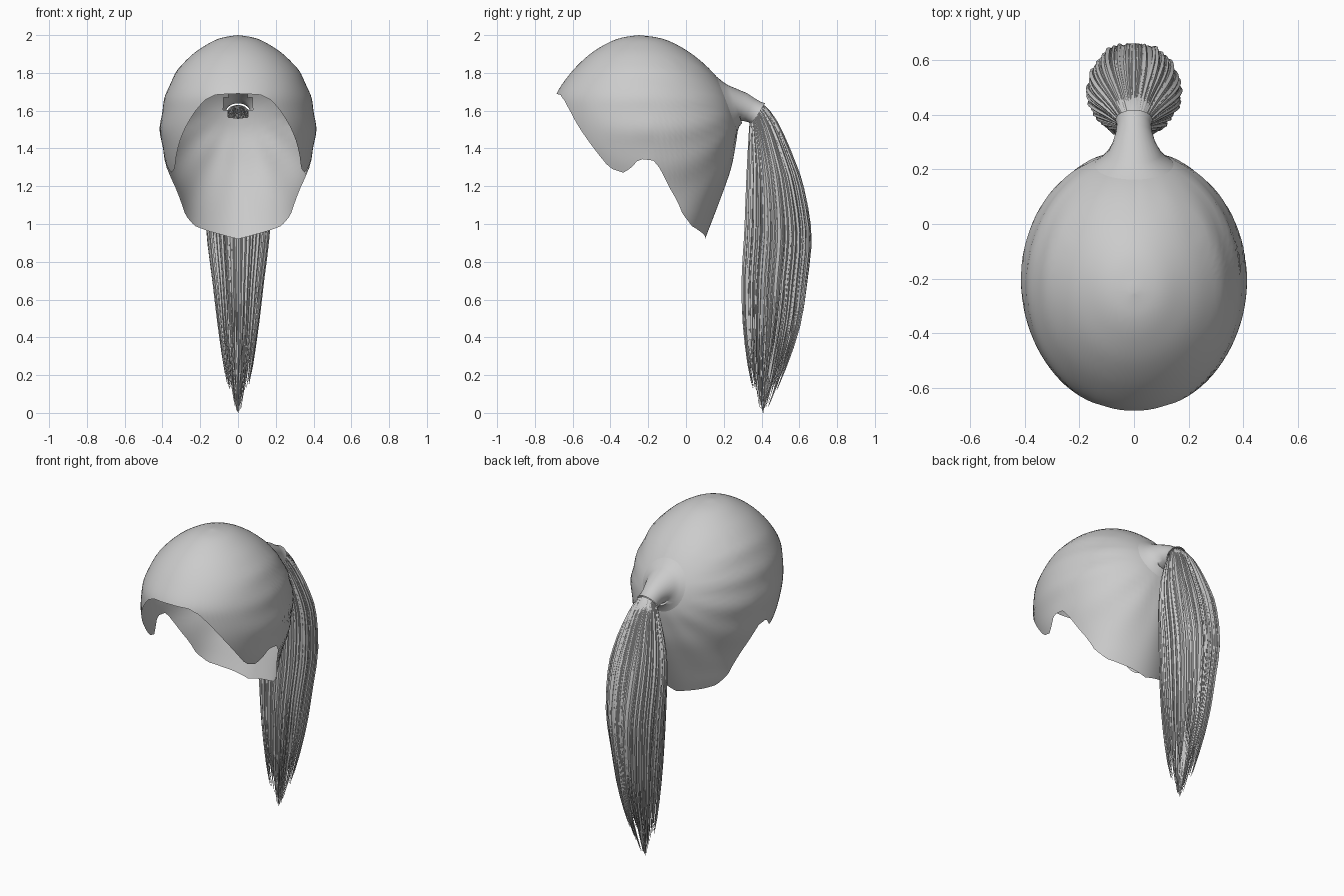
import bpy, bmesh, math, random

if "Cube" in bpy.data.objects:
    bpy.data.objects.remove(bpy.data.objects["Cube"])
random.seed(4)


def catmull(rows, u):
    # smooth interpolation of a table of rows at fractional index u
    n = len(rows) - 1
    u = min(max(u, 0), n)
    i = min(int(u), n - 1)
    t = u - i
    p = [rows[min(max(k, 0), n)] for k in (i - 1, i, i + 1, i + 2)]
    return [0.5 * (2*b + (c - a)*t + (2*a - 5*b + 4*c - d)*t*t + (3*b - a - 3*c + d)*t**3)
            for a, b, c, d in zip(*p)]


def index_at(rows, z):
    # fractional index where the descending first column equals z
    lo, hi = 0, len(rows) - 1
    for _ in range(30):
        mid = (lo + hi) / 2
        if catmull(rows, mid)[0] > z:
            lo = mid
        else:
            hi = mid
    return (lo + hi) / 2


def lerp_table(tab, x):
    for (a, b), (c, d) in zip(tab, tab[1:]):
        if x <= c:
            return b + (d - b) * (x - a) / (c - a)
    return tab[-1][1]


def loft(bm, rings, cap=False):
    vs = [[bm.verts.new(p) for p in r] for r in rings]
    n = len(vs[0])
    for a, b in zip(vs, vs[1:]):
        for i in range(n):
            j = (i + 1) % n
            bm.faces.new((a[i], a[j], b[j], b[i]))
    if cap:
        bm.faces.new(vs[-1])


def finish(bm, name, angle=50):
    bmesh.ops.remove_doubles(bm, verts=bm.verts, dist=0.0002)
    bmesh.ops.recalc_face_normals(bm, faces=bm.faces)
    me = bpy.data.meshes.new(name)
    bm.to_mesh(me)
    bm.free()
    ob = bpy.data.objects.new(name, me)
    bpy.context.collection.objects.link(ob)
    bpy.ops.object.select_all(action='DESELECT')
    ob.select_set(True)
    bpy.context.view_layer.objects.active = ob
    bpy.ops.object.shade_smooth_by_angle(angle=math.radians(angle))
    return ob


# Horizontal slices of the head: z, front y, back y, half width
HEAD = [(2.0, -.25, -.25, 0), (1.985, -.345, -.14, .09), (1.95, -.43, -.05, .165),
        (1.89, -.52, .045, .25), (1.8, -.61, .145, .33), (1.69, -.685, .225, .38),
        (1.6, -.695, .26, .402), (1.5, -.69, .272, .412), (1.4, -.67, .258, .40),
        (1.3, -.635, .238, .378), (1.2, -.58, .205, .348), (1.1, -.50, .168, .32),
        (1.0, -.43, .13, .30), (.91, -.38, .095, .27)]
# Hairline: angle from the front, height of the edge
EDGE = [(0, 1.69), (18, 1.685), (27, 1.655), (35, 1.59), (50, 1.43), (62, 1.295),
        (72, 1.27), (80, 1.31), (84, 1.345), (95, 1.335), (105, 1.19), (117, 1.05),
        (130, .99), (145, .965), (180, .92)]
TIE_Z = 1.635

# Hair cap: open shell trimmed at the hairline
N, ROWS = 96, 34
edge_u = [index_at(HEAD, lerp_table(EDGE, abs((360*i/N + 180) % 360 - 180))) for i in range(N)]
rings = []
for r in range(ROWS + 1):
    ring = []
    for i in range(N):
        th = 2 * math.pi * i / N
        z, yf, yb, w = catmull(HEAD, edge_u[i] * r / ROWS)
        x = w * math.sin(th)
        y = (yf + yb) / 2 - (yb - yf) / 2 * math.cos(th)
        # soft combed waves that run towards the tie
        d = math.hypot(x, z - TIE_Z)
        wave = .005 * math.sin(15 * math.atan2(z - TIE_Z, abs(x) + .001))
        wave *= min(1, d / .3) * max(0, min(1, (y + .5) / .4)) * (z < 1.85)
        ring.append((x * (1 + wave * 2), y + wave * (y + .2), z))
    rings.append(ring)
bm = bmesh.new()
loft(bm, rings)
hole = [f for f in bm.faces if f.calc_center_median().y > .1 and
        math.hypot(f.calc_center_median().x, f.calc_center_median().z - TIE_Z) < .08]
bmesh.ops.delete(bm, geom=hole, context='FACES')
finish(bm, "hair_cap", 60)

# Gathered neck: flares out of the cap and narrows to the tie
def cap_back(x, z):
    _, yf, yb, w = catmull(HEAD, index_at(HEAD, z))
    return (yf + yb) / 2 + (yb - yf) / 2 * math.sqrt(max(0, 1 - (x / w) ** 2))

rings = []
for r in range(3):
    rad = (.145, .12, .10)[r]
    ring = []
    for i in range(32):
        a = 2 * math.pi * i / 32
        x, z = rad * math.cos(a), TIE_Z + rad * math.sin(a)
        ring.append((x, cap_back(x, z) + (.001, .010, .026)[r], z))
    rings.append(ring)
for y, z, rad, tilt in [(.300, 1.618, .078, .3), (.335, 1.605, .067, .45),
                        (.365, 1.592, .063, .55), (.382, 1.582, .068, .57)]:
    rings.append([(rad * math.cos(a), y + rad * math.sin(a) * math.sin(tilt),
                   z + rad * math.sin(a) * math.cos(tilt))
                  for a in (2 * math.pi * i / 32 for i in range(32))])
bm = bmesh.new()
loft(bm, rings)
finish(bm, "gathered_neck", 60)

# Ponytail envelope: z, front y, back y, half width, tilt
TAIL = [(1.585, .34, .415, .058, 1.3), (1.5, .337, .49, .10, .5), (1.35, .332, .57, .15, .1),
        (1.2, .325, .63, .172, 0), (.95, .315, .675, .162, 0), (.7, .30, .655, .132, 0),
        (.45, .305, .615, .105, 0), (.2, .335, .525, .07, 0), (0, .385, .43, .022, 0)]
LAST = len(TAIL) - 1


def tail_point(u, phi, rho):
    z, y0, y1, w, tilt = catmull(TAIL, u)
    dy = rho * (y1 - y0) / 2 * math.sin(phi)
    return rho * w * math.cos(phi), (y0 + y1) / 2 + dy, max(z + dy * tilt, 0)


# Ponytail core: ribbed body that tapers to the tip
bm = bmesh.new()
rings = []
for r in range(31):
    u = 7.7 * r / 30
    shrink = 1 if u < 5 else 1 - .85 * ((u - 5) / 2.7) ** 1.5
    ring = []
    for i in range(96):
        phi = 2 * math.pi * i / 96
        rib = .05 * math.cos(16 * phi) * (1 - max(0, math.sin(phi)) ** 6) * min(1, u)
        ring.append(tail_point(u, phi, shrink * (.93 + rib)))
    rings.append(ring)
loft(bm, rings, cap=True)
finish(bm, "ponytail_core", 60)


# Ponytail strands: tapered locks laid over the core, ending at random heights
def strand(bm, phi, rho, end, rad):
    steps, sides = 16, 5
    drift = random.uniform(-.12, .12)
    rings = []
    for s in range(steps + 1):
        t = s / steps
        u = .05 + (end - .05) * t
        p = tail_point(u, phi + drift * t, rho)
        k = rad * min(1, .45 + 2 * t) * (1 - max(0, (t - .6) / .4) ** 1.6 * .92)
        rings.append([(p[0] + k * math.cos(a), p[1] + k * math.sin(a), p[2])
                      for a in (2 * math.pi * j / sides + phi for j in range(sides))])
    loft(bm, rings, cap=True)


bm = bmesh.new()
for i in range(76):
    phi = 2 * math.pi * (i + random.uniform(-.3, .3)) / 76
    back = math.sin(phi) > .93
    strand(bm, phi, random.uniform(.88, .9) if back else random.uniform(.92, .98),
           random.uniform(6.6, 7.35), random.uniform(.007, .012))
for i in range(45):
    rho = random.uniform(.1, .75)
    strand(bm, random.uniform(0, 6.28), rho, LAST - rho * random.uniform(.3, 1.1),
           random.uniform(.009, .014))
strand(bm, 0, 0, LAST, .018)
finish(bm, "ponytail_strands", 60)
